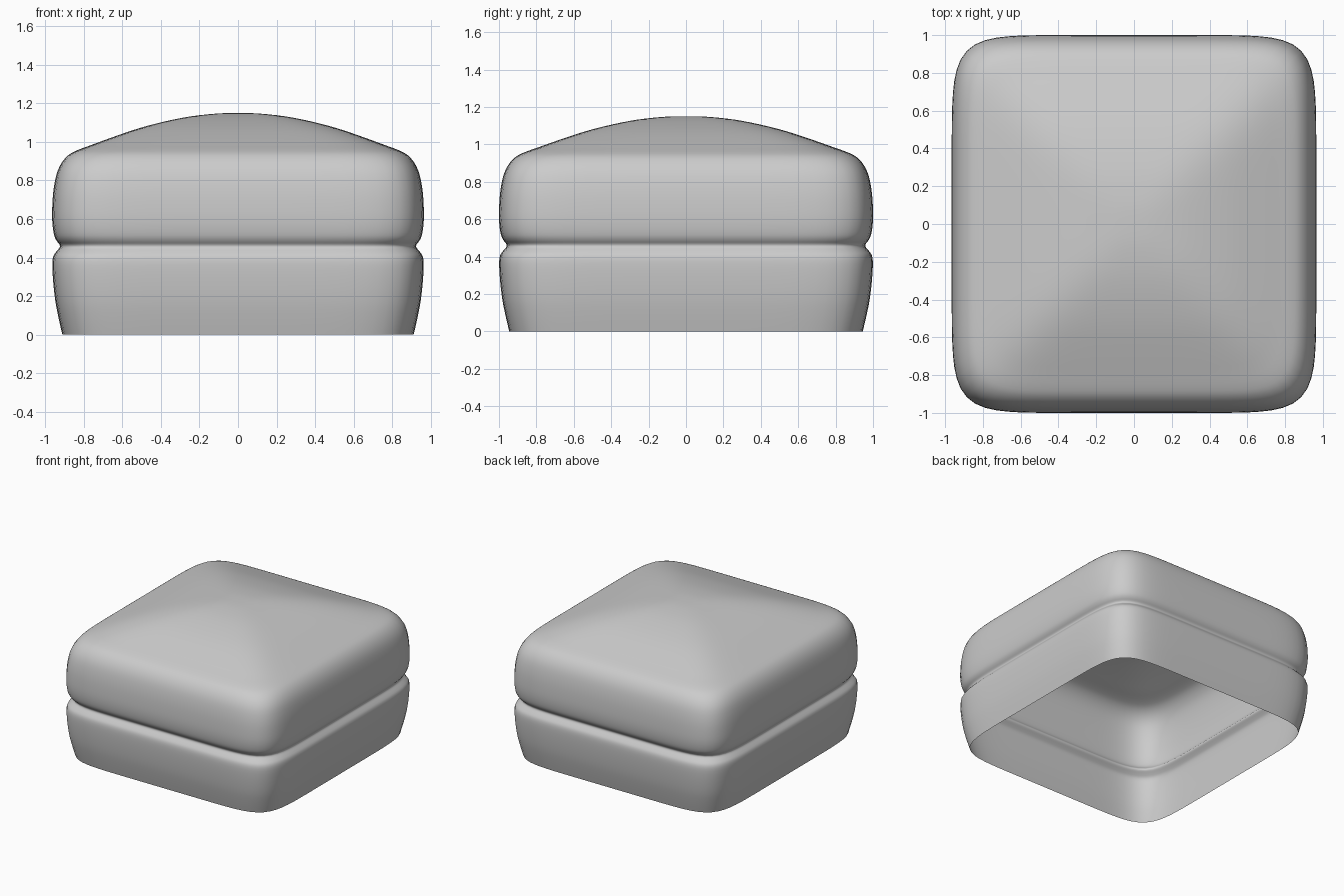
import bpy, bmesh, math

if "Cube" in bpy.data.objects:
    bpy.data.objects.remove(bpy.data.objects["Cube"])

# Side profile from open bottom rim to crown: (scale, z, corner squareness)
PROFILE = [
    (0.945, 0.0, 8), (0.964, 0.08, 8), (0.982, 0.17, 8), (0.994, 0.27, 8),
    (0.999, 0.36, 8), (0.994, 0.405, 8), (0.978, 0.43, 8), (0.960, 0.452, 8),
    (0.961, 0.468, 8), (0.976, 0.487, 8), (0.989, 0.515, 8), (0.998, 0.57, 8),
    (1.000, 0.64, 8), (0.994, 0.74, 8), (0.977, 0.83, 8), (0.950, 0.89, 8),
    (0.912, 0.932, 8), (0.865, 0.957, 8), (0.79, 0.984, 7.5), (0.68, 1.023, 7),
    (0.54, 1.069, 6), (0.40, 1.105, 5), (0.26, 1.132, 4), (0.12, 1.147, 3),
    (0.03, 1.15, 2.5),
]
HALF_X, HALF_Y = 0.965, 1.0
SEGMENTS, STEPS = 144, 3


def smooth_profile(points, steps):
    """Catmull-Rom interpolation through the profile points."""
    out = []
    for i in range(len(points) - 1):
        a, b = points[max(i - 1, 0)], points[i]
        c, d = points[i + 1], points[min(i + 2, len(points) - 1)]
        for k in range(steps):
            t = k / steps
            out.append(tuple(
                0.5 * (2 * q + (r - p) * t + (2 * p - 5 * q + 4 * r - s) * t * t
                       + (3 * q - p - 3 * r + s) * t ** 3)
                for p, q, r, s in zip(a, b, c, d)))
    return out + [points[-1]]


def add_ring(bm, scale, z, n):
    """Rounded-square ring with gently bowed sides."""
    ring = []
    for i in range(SEGMENTS):
        a = 2 * math.pi * i / SEGMENTS
        c, s = math.cos(a), math.sin(a)
        r = scale / (abs(c) ** n + abs(s) ** n) ** (1 / n)
        ring.append(bm.verts.new((HALF_X * r * c, HALF_Y * r * s, z)))
    return ring


# Cushion shell: two puffed tiers with a pinched seam, open underneath
bm = bmesh.new()
rings = [add_ring(bm, *p) for p in smooth_profile(PROFILE, STEPS)]
for low, high in zip(rings, rings[1:]):
    for i in range(SEGMENTS):
        j = (i + 1) % SEGMENTS
        bm.faces.new((low[i], low[j], high[j], high[i]))

# Crown cap
crown = bm.verts.new((0, 0, 1.15))
for i in range(SEGMENTS):
    bm.faces.new((rings[-1][i], rings[-1][(i + 1) % SEGMENTS], crown))
for f in bm.faces:
    f.smooth = True

mesh = bpy.data.meshes.new("pouf_cushion")
bm.to_mesh(mesh)
bm.free()
bpy.context.collection.objects.link(bpy.data.objects.new("pouf_cushion", mesh))
